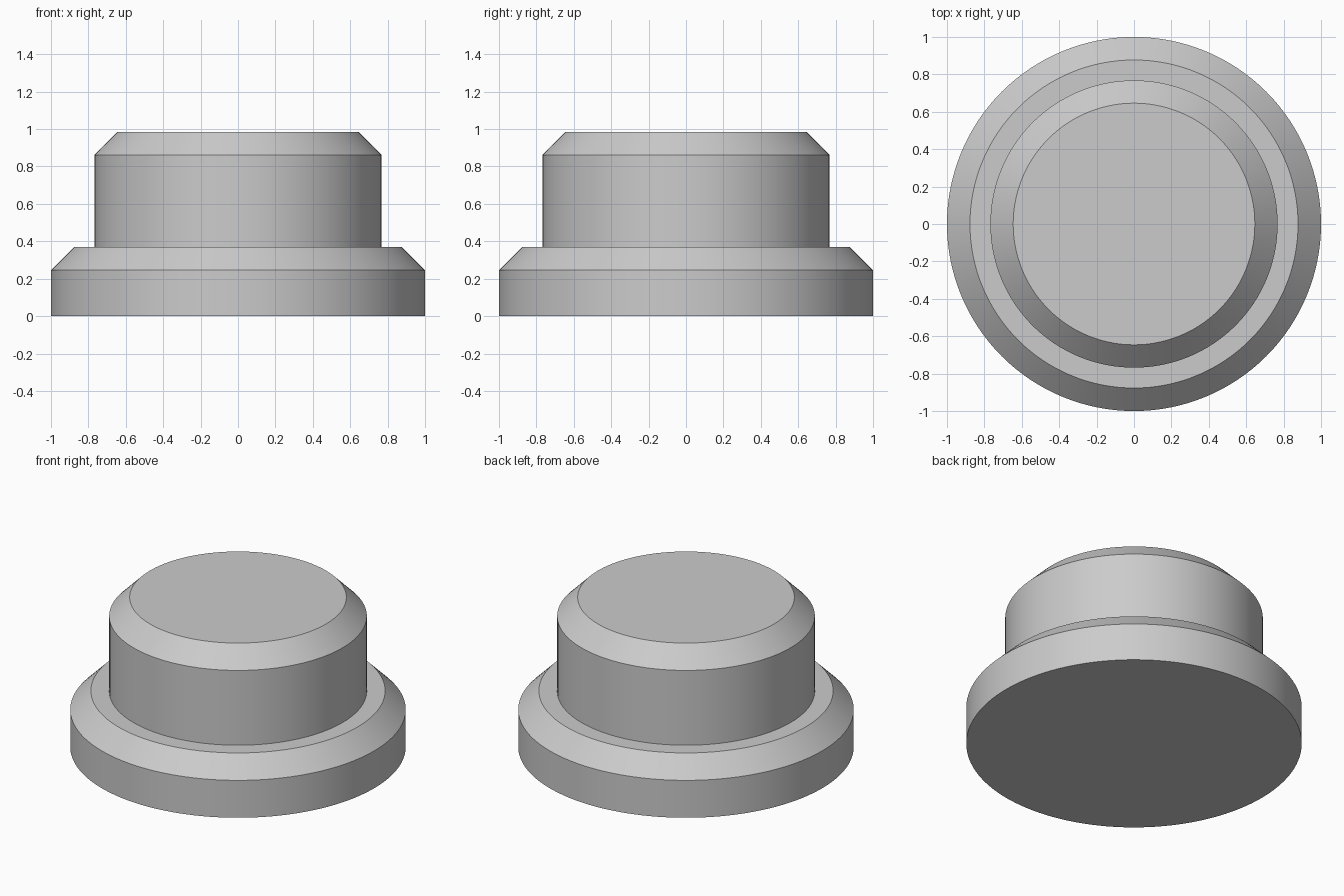
import bpy
import bmesh
from math import cos, sin, tau, radians

cube = bpy.data.objects.get("Cube")
if cube:
    bpy.data.objects.remove(cube, do_unlink=True)

SEGMENTS = 128

# Plain grey for the whole model
grey = bpy.data.materials.new("grey")
grey.use_nodes = True
colour = (0.6, 0.6, 0.6, 1)
grey.diffuse_color = colour
grey.node_tree.nodes["Principled BSDF"].inputs["Base Color"].default_value = colour


def lathe(name, profile):
    """Revolve (radius, height) points around z and cap both ends."""
    bm = bmesh.new()
    rings = [[bm.verts.new((r * cos(tau * i / SEGMENTS), r * sin(tau * i / SEGMENTS), z))
              for i in range(SEGMENTS)] for r, z in profile]
    for low, high in zip(rings, rings[1:]):
        for i in range(SEGMENTS):
            j = (i + 1) % SEGMENTS
            bm.faces.new((low[i], low[j], high[j], high[i]))
    bm.faces.new(rings[0][::-1])
    bm.faces.new(rings[-1])
    mesh = bpy.data.meshes.new(name)
    bm.to_mesh(mesh)
    bm.free()
    mesh.materials.append(grey)
    obj = bpy.data.objects.new(name, mesh)
    bpy.context.collection.objects.link(obj)
    bpy.ops.object.select_all(action="DESELECT")
    obj.select_set(True)
    bpy.context.view_layer.objects.active = obj
    bpy.ops.object.shade_smooth_by_angle(angle=radians(30))
    return obj


# Wide chamfered flange, stepping in to a narrower chamfered plug
lathe("stepped_plug", [
    (1.0, 0.0), (1.0, 0.246), (0.877, 0.369),
    (0.768, 0.369), (0.768, 0.861), (0.646, 0.984),
])
